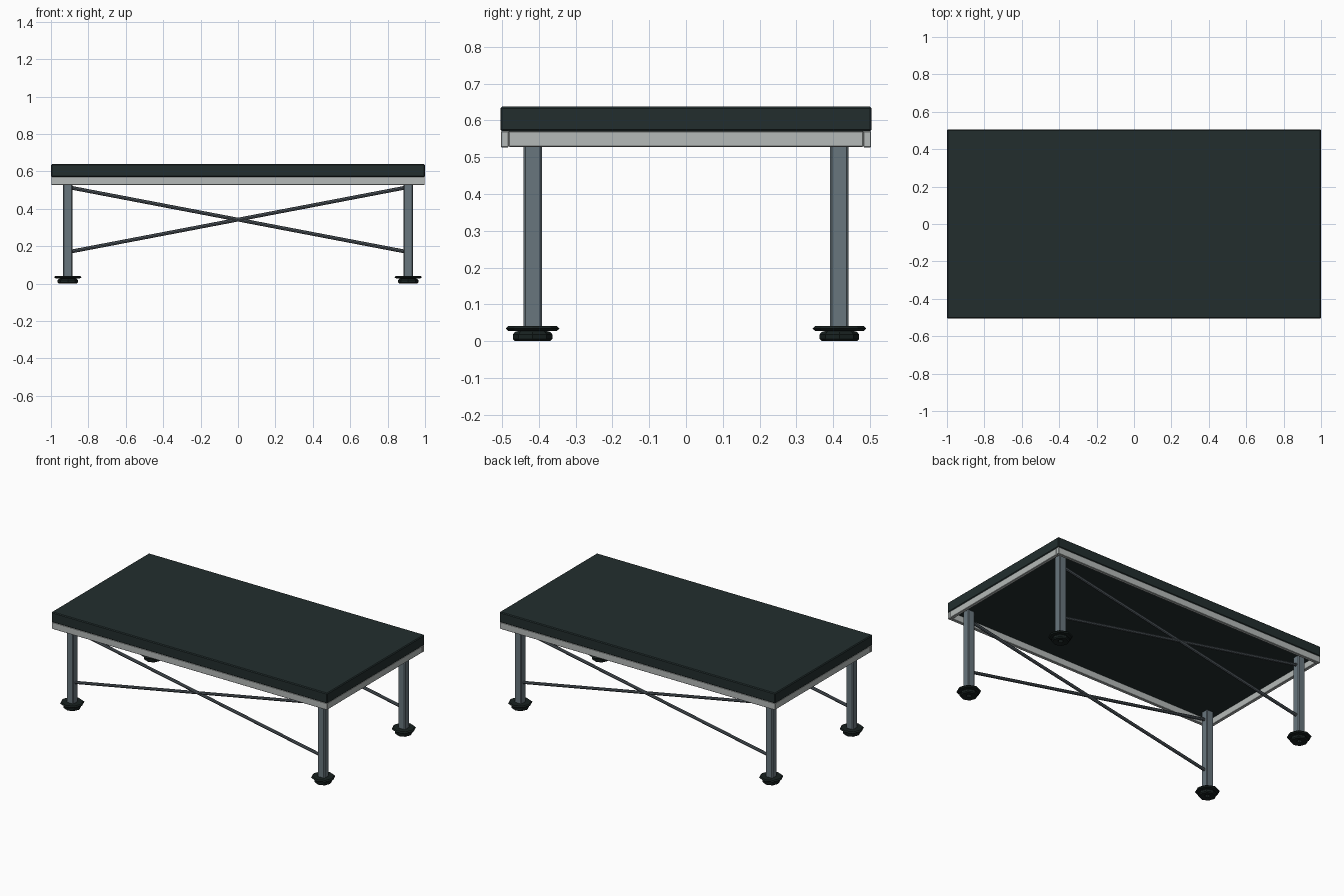
import bpy, bmesh, math
from mathutils import Vector

cube = bpy.data.objects.get("Cube")
if cube:
    bpy.data.objects.remove(cube, do_unlink=True)


def material(name, rgb):
    m = bpy.data.materials.new(name)
    m.use_nodes = True
    m.diffuse_color = (*rgb, 1)
    m.node_tree.nodes["Principled BSDF"].inputs["Base Color"].default_value = (*rgb, 1)
    return m


DARK = material("dark green black", (0.016, 0.027, 0.027))
RUBBER = material("black rubber", (0.009, 0.015, 0.014))
LIGHT = material("light aluminium", (0.46, 0.49, 0.48))
STEEL = material("blue grey steel", (0.14, 0.18, 0.205))
BRACE = material("dark steel", (0.085, 0.105, 0.12))


def finish(name, bm, mat, bevel=0.0):
    bmesh.ops.recalc_face_normals(bm, faces=bm.faces)
    me = bpy.data.meshes.new(name)
    bm.to_mesh(me)
    bm.free()
    me.materials.append(mat)
    ob = bpy.data.objects.new(name, me)
    bpy.context.collection.objects.link(ob)
    if bevel:
        mod = ob.modifiers.new("edge", 'BEVEL')
        mod.width = bevel
        mod.segments = 1
    return ob


def box(name, lo, hi, mat, bevel=0.0):
    lo, hi = Vector(lo), Vector(hi)
    bm = bmesh.new()
    bmesh.ops.create_cube(bm, size=1)
    for v in bm.verts:
        v.co = (lo + hi) / 2 + v.co * (hi - lo)
    return finish(name, bm, mat, bevel)


def lathe(name, profile, centre, mat, sides=8):
    # closed ring profile of (radius, height) points
    bm = bmesh.new()
    rings = []
    for i in range(sides):
        a = math.tau * i / sides
        rings.append([bm.verts.new((centre[0] + r * math.cos(a),
                                    centre[1] + r * math.sin(a), z))
                      for r, z in profile])
    n = len(profile)
    for i in range(sides):
        p, q = rings[i], rings[(i + 1) % sides]
        for j in range(n):
            k = (j + 1) % n
            bm.faces.new((p[j], q[j], q[k], p[k]))
    return finish(name, bm, mat)


def rod(name, a, b, radius, mat):
    a, b = Vector(a), Vector(b)
    bm = bmesh.new()
    bmesh.ops.create_cone(bm, cap_ends=True, segments=8, radius1=radius,
                          radius2=radius, depth=(b - a).length)
    ob = finish(name, bm, mat)
    ob.location = (a + b) / 2
    ob.rotation_euler = (b - a).to_track_quat('Z', 'Y').to_euler()
    return ob


# deck
box("deck", (-1, -0.505, 0.57), (1, 0.505, 0.638), DARK, 0.005)

# frame rails under the deck
T = 0.021
for s, side in ((-1, "front"), (1, "back")):
    y = sorted((s * 0.503, s * (0.503 - T)))
    box(side + "_rail", (-0.998, y[0], 0.527), (0.998, y[1], 0.571), LIGHT, 0.002)
for s, side in ((-1, "right"), (1, "left")):
    x = sorted((s * 0.997, s * (0.997 - T)))
    box(side + "_rail", (x[0], -0.482, 0.528), (x[1], 0.482, 0.571), LIGHT, 0.002)

# legs and feet
LX, LY, H = 0.91, 0.417, 0.025
PAD = [(0.016, 0.004), (0.048, 0), (0.054, 0.006), (0.054, 0.018),
       (0.048, 0.025), (0.03, 0.03), (0.016, 0.03)]
FLANGE = [(0.016, 0.028), (0.066, 0.028), (0.073, 0.034), (0.066, 0.041), (0.016, 0.041)]
for sx, nx in ((-1, "right"), (1, "left")):
    for sy, ny in ((-1, "front"), (1, "back")):
        x, y = sx * LX, sy * LY
        tag = ny + "_" + nx
        box(tag + "_leg", (x - H, y - H, 0.03), (x + H, y + H, 0.571), STEEL, 0.005)
        lathe(tag + "_foot_pad", PAD, (x, y), RUBBER)
        lathe(tag + "_foot_flange", FLANGE, (x, y), RUBBER)

# crossed braces along the long sides
for sy, ny in ((-1, "front"), (1, "back")):
    for d, nd in ((-1, "falling"), (1, "rising")):
        rod(ny + "_" + nd + "_brace", (-d * 0.9, sy * LY, 0.17),
            (d * 0.9, sy * LY, 0.514), 0.01, BRACE)
